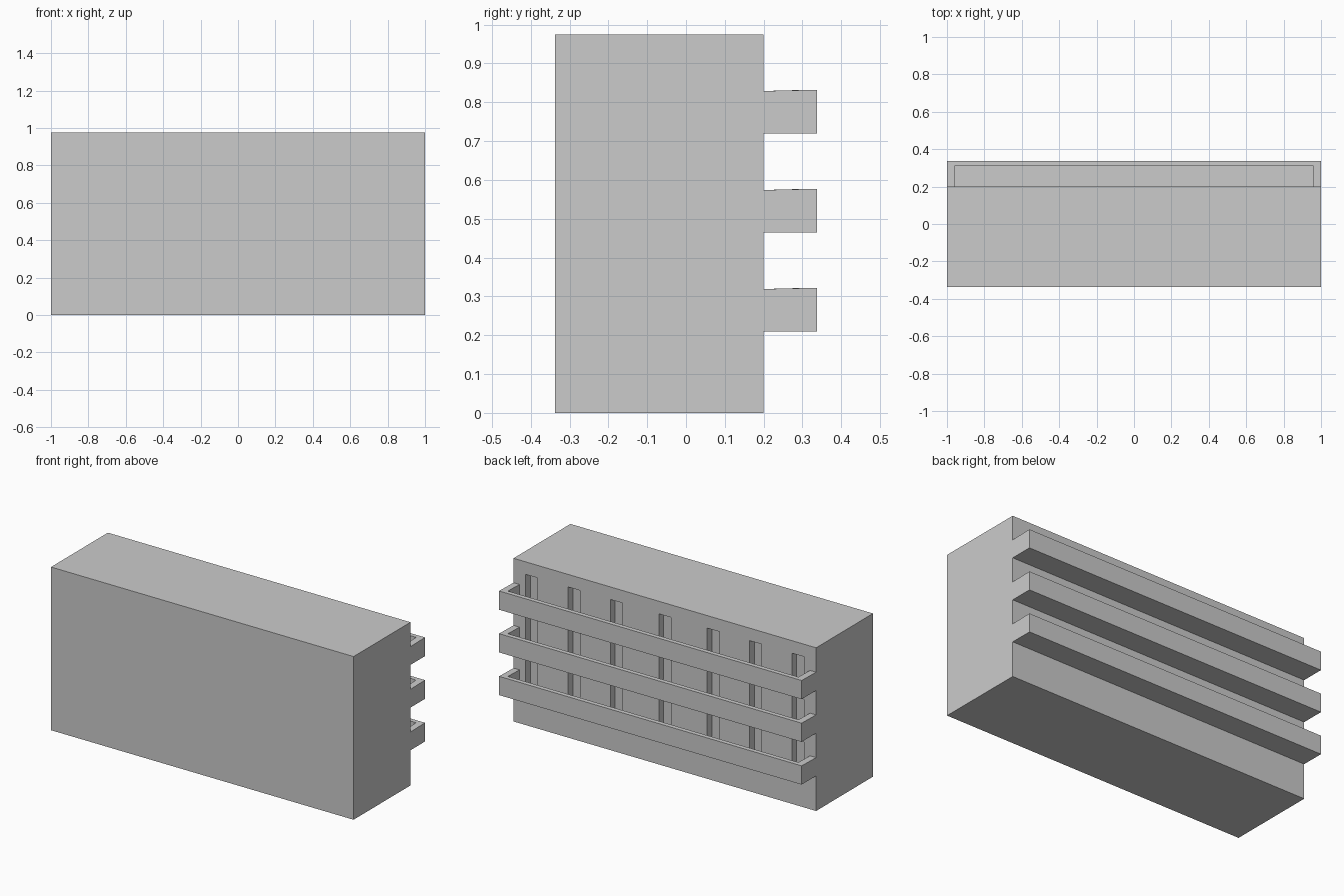
import bpy, bmesh
from mathutils import Matrix

if "Cube" in bpy.data.objects:
    bpy.data.objects.remove(bpy.data.objects["Cube"])

FRONT, WALL, EDGE, HEIGHT = -0.337, 0.2, 0.337, 0.975
STOREY = 0.255
DOOR_X = (-0.88, -0.6, -0.32, 0, 0.32, 0.6, 0.88)


def add_box(bm, x0, x1, y0, y1, z0, z1):
    m = (Matrix.Translation(((x0 + x1) / 2, (y0 + y1) / 2, (z0 + z1) / 2))
         @ Matrix.Diagonal((x1 - x0, y1 - y0, z1 - z0, 1)))
    bmesh.ops.create_cube(bm, size=1, matrix=m)


def finish(bm, name):
    bmesh.ops.recalc_face_normals(bm, faces=bm.faces)
    me = bpy.data.meshes.new(name)
    bm.to_mesh(me)
    bm.free()
    ob = bpy.data.objects.new(name, me)
    bpy.context.collection.objects.link(ob)
    return ob


# Main block
bm = bmesh.new()
add_box(bm, -1, 1, FRONT, WALL, 0, HEIGHT)
block = finish(bm, "building_block")

# Door recesses cut into the back wall, opening onto each balcony
bm = bmesh.new()
for floor in range(3):
    z = floor * STOREY
    for x in DOOR_X:
        add_box(bm, x - 0.04, x + 0.04, WALL - 0.045, WALL + 0.05, z + 0.23, z + 0.39)
cutter = finish(bm, "door_cutter")
cutter.hide_render = True
cutter.hide_viewport = True
cutter.display_type = 'WIRE'
mod = block.modifiers.new("door_recesses", 'BOOLEAN')
mod.operation = 'DIFFERENCE'
mod.solver = 'EXACT'
mod.object = cutter


# Balcony: hollow tray with end walls, front parapet and floor
def balcony(name, z):
    bm = bmesh.new()

    def ring(x, y, zs, ze):
        pts = ((x, WALL, zs), (x, y, ze), (-x, y, ze), (-x, WALL, zs))
        return [bm.verts.new(p) for p in pts]

    base = ring(1, EDGE, z, z)
    top = ring(1, EDGE, z + 0.109, z + 0.112)
    lip = ring(0.96, 0.31, z + 0.109, z + 0.112)
    deck = ring(0.96, 0.31, z + 0.02, z + 0.02)
    for a, b in ((base, top), (top, lip), (lip, deck)):
        for i in range(3):
            bm.faces.new((a[i], a[i + 1], b[i + 1], b[i]))
    bm.faces.new(base)
    bm.faces.new(deck)
    bm.faces.new((base[0], top[0], lip[0], deck[0], deck[3], lip[3], top[3], base[3]))
    finish(bm, name)


for floor in range(3):
    balcony(f"balcony_{floor + 1}", 0.21 + floor * STOREY)
